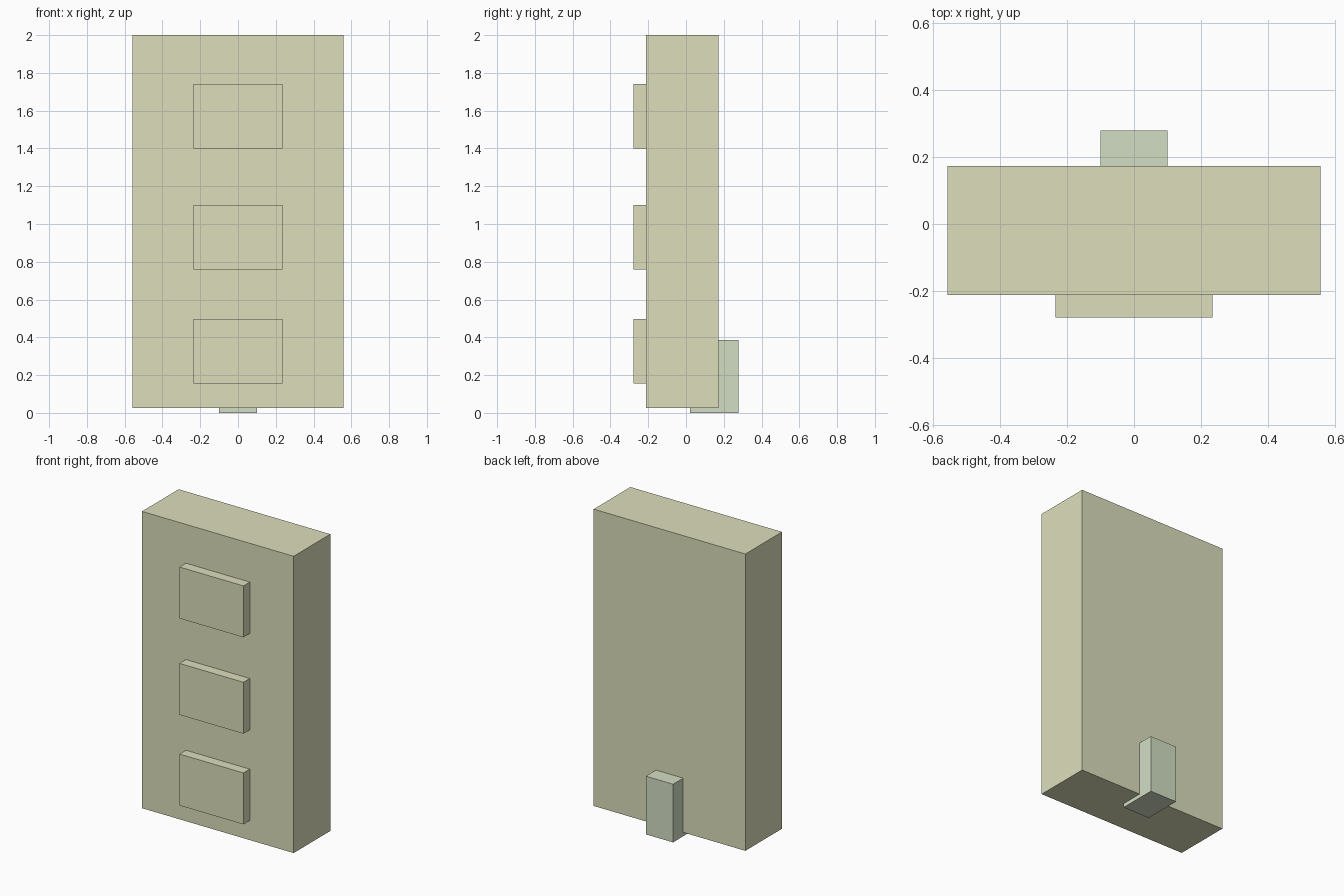
import bpy

if "Cube" in bpy.data.objects:
    bpy.data.objects.remove(bpy.data.objects["Cube"])


def material(name, color):
    m = bpy.data.materials.new(name)
    m.diffuse_color = color
    m.use_nodes = True
    m.node_tree.nodes["Principled BSDF"].inputs["Base Color"].default_value = m.diffuse_color
    return m


def box(name, x, y, z, mat):
    """Axis-aligned box from (min, max) ranges."""
    bpy.ops.mesh.primitive_cube_add(size=1, location=[(a + b) / 2 for a, b in (x, y, z)])
    ob = bpy.context.object
    ob.name = name
    ob.scale = [b - a for a, b in (x, y, z)]
    bpy.ops.object.transform_apply(location=False, rotation=False, scale=True)
    ob.data.materials.append(mat)
    return ob


cream = material("cream", (0.72, 0.73, 0.5, 1))
pale_green = material("pale_green", (0.65, 0.73, 0.55, 1))

# Main slab, raised slightly off the ground
box("body", (-0.558, 0.558), (-0.212, 0.173), (0.026, 2.0), cream)

# Three raised panels on the front
for i, (z0, z1) in enumerate([(0.156, 0.498), (0.759, 1.101), (1.4, 1.742)]):
    box(f"front_panel_{i + 1}", (-0.235, 0.235), (-0.279, -0.212), (z0, z1), cream)

# Rear foot block, reaching under and into the slab
box("rear_foot", (-0.1, 0.1), (0.02, 0.279), (0.0, 0.387), pale_green)
